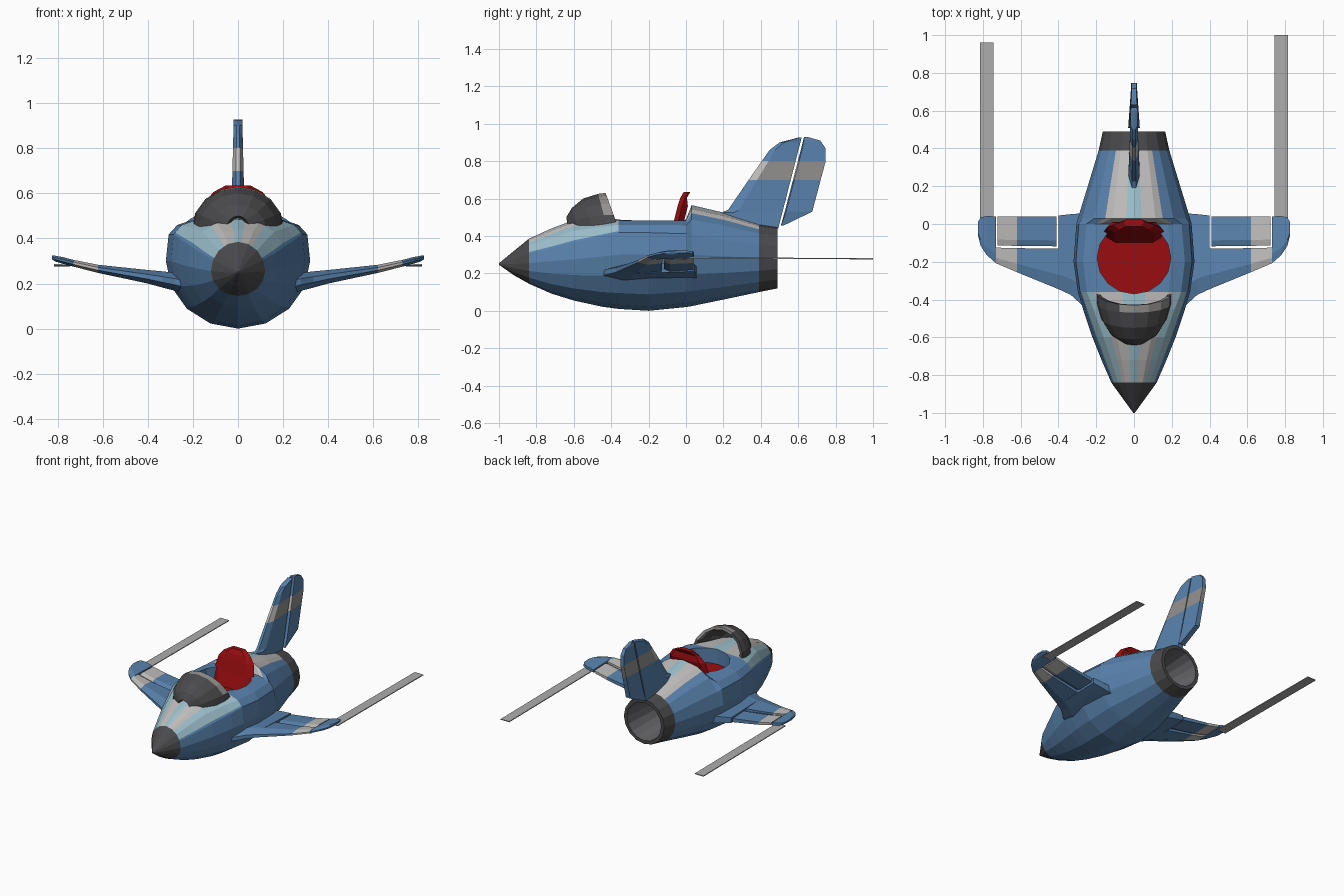
import bpy, bmesh, math
from mathutils import Vector

if "Cube" in bpy.data.objects:
    bpy.data.objects.remove(bpy.data.objects["Cube"])

# Palette
COLOURS = {
    "blue": (0.10, 0.225, 0.42), "off_white": (0.52, 0.51, 0.50),
    "light_blue": (0.33, 0.52, 0.60), "dark_grey": (0.07, 0.068, 0.072),
    "mid_grey": (0.29, 0.285, 0.28), "nozzle_grey": (0.13, 0.13, 0.14),
    "seat_red": (0.32, 0.004, 0.005), "trail_grey": (0.42, 0.42, 0.42),
}
NAMES = list(COLOURS)
BLUE, WHITE, PALE, DARK, GREY, NOZZLE, RED, TRAIL = range(len(NAMES))
MATS = []
for key, rgb in COLOURS.items():
    m = bpy.data.materials.new(key)
    m.use_nodes = True
    m.diffuse_color = (*rgb, 1)
    m.node_tree.nodes["Principled BSDF"].inputs["Base Color"].default_value = (*rgb, 1)
    MATS.append(m)


def loft(name, rings, colour, closed=True):
    """Skin a list of equal rings; colour(ring, side, centre, normal) gives a slot."""
    bm = bmesh.new()
    rows = [[bm.verts.new(p) for p in r] for r in rings]
    n = len(rows[0])
    sides = n if closed else n - 1
    tags = {}
    for i in range(len(rows) - 1):
        for j in range(sides):
            k = (j + 1) % n
            f = bm.faces.new((rows[i][j], rows[i][k], rows[i + 1][k], rows[i + 1][j]))
            tags[f] = (i, j)
    if closed:
        tags[bm.faces.new(rows[0])] = (0, -1)
        tags[bm.faces.new(rows[-1])] = (len(rows) - 2, -1)
    bmesh.ops.recalc_face_normals(bm, faces=bm.faces[:])
    if not closed:
        mid = sum((v.co for v in bm.verts), Vector()) / len(bm.verts)
        if sum(f.normal.dot(f.calc_center_median() - mid) for f in bm.faces) < 0:
            bmesh.ops.reverse_faces(bm, faces=bm.faces[:])
    for f, (i, j) in tags.items():
        f.material_index = colour(i, j, f.calc_center_median(), f.normal)
    mesh = bpy.data.meshes.new(name)
    bm.to_mesh(mesh)
    bm.free()
    for m in MATS:
        mesh.materials.append(m)
    ob = bpy.data.objects.new(name, mesh)
    bpy.context.collection.objects.link(ob)
    return ob


def plain(slot):
    return lambda i, j, c, n: slot


# Fuselage: 16-sided sections, with extra points on the chords for the stripes
half = [0, 0.35, 1, 1.4, 2, 2.8, 3, 4, 5, 6, 7, 8]
STEPS = half + [16 - t for t in half[-2:0:-1]]


def hull_point(t, y, rx, low, top, mid, e):
    def corner(k):
        a = k * math.pi / 8
        s, c = math.sin(a), math.cos(a)
        if c > 0:
            return Vector((math.copysign(abs(s) ** e, s) * rx, y, mid + (top - mid) * c ** e))
        return Vector((rx * s, y, mid + (mid - low) * c))
    k = math.floor(t)
    return corner(k).lerp(corner(k + 1), t - k)


# y, half width, bottom, top, widest level, squareness of the upper half
HULL = [
    (-1.0, .004, .246, .254, .25, 1), (-.92, .062, .19, .32, .25, 1),
    (-.84, .12, .145, .385, .255, 1), (-.72, .172, .092, .44, .265, 1),
    (-.6, .22, .055, .485, .275, .9), (-.45, .27, .022, .49, .29, .65),
    (-.36, .297, .01, .49, .3, .5), (-.2, .32, 0, .49, .3, .5),
    (0, .305, .02, .49, .3, .55), (.03, .297, .025, .565, .3, 1),
    (.2, .245, .06, .525, .29, 1), (.39, .187, .1, .465, .285, 1),
    (.49, .165, .12, .45, .285, 1), (.49, .14, .145, .425, .285, 1),
    (.2, .11, .17, .39, .285, 1),
]


def hull_colour(i, j, c, n):
    if i >= 13:
        return NOZZLE
    if i >= 11 or i < 2:
        return DARK
    t = (STEPS[j] + (STEPS[j + 1] if j + 1 < len(STEPS) else 16)) / 2
    t = min(t, 16 - t)
    if -.4 < c.y < 0 or t > 2.8:
        return BLUE
    if t < .35:
        return PALE
    if t < 1.4:
        return WHITE
    return PALE if c.y < -.4 else BLUE


fuselage = loft("fuselage", [[hull_point(t, *h) for t in STEPS] for h in HULL], hull_colour)

# Cockpit well, cut with a red floor
well = [[(.195 * math.cos(a * math.pi / 8), -.18 + .19 * math.sin(a * math.pi / 8), z)
         for a in range(16)] for z in (.38, .8)]
cutter = loft("cockpit_cutter", well, lambda i, j, c, n: RED if abs(n.z) > .5 else BLUE)
cutter.hide_render = True
cut = fuselage.modifiers.new("cockpit", 'BOOLEAN')
cut.operation, cut.solver, cut.object = 'DIFFERENCE', 'EXACT', cutter
bpy.context.view_layer.objects.active = fuselage
bpy.ops.object.modifier_apply(modifier="cockpit")
bpy.data.objects.remove(cutter)

# Seat back: z, front y, half width
seat = []
for z, y, w in [(.37, -.1, .14), (.48, -.065, .16), (.56, -.045, .145),
                (.605, -.03, .11), (.635, -.012, .055)]:
    d = .055 if z < .6 else .035
    seat.append([(-w, y + .025, z), (-w * .7, y, z), (w * .7, y, z), (w, y + .025, z),
                 (w * .8, y + d, z), (-w * .8, y + d, z)])
loft("seat_back", seat, plain(RED))

# Windshield: arches from the front point to the sloping rear rim
arches = []
for y_top, y_base, w, top in [(-.64, -.63, .05, .5), (-.61, -.58, .125, .55),
                              (-.55, -.5, .175, .6), (-.47, -.42, .2, .625),
                              (-.43, -.36, .205, .63)]:
    arc = []
    for k in range(9):
        s, c = math.sin(k * math.pi / 8), math.cos(k * math.pi / 8)
        arc.append((w * c, y_base + (y_top - y_base) * s, .44 + (top - .44) * s))
    arches.append(arc)
shield = loft("windshield", arches, lambda i, j, c, n: GREY if i == 3 and c.x > -.1 and c.z > .52 else DARK,
              closed=False)
shell = shield.modifiers.new("thickness", 'SOLIDIFY')
shell.thickness, shell.offset = .02, -1


# Thin blades share one section: blunt nose, thickest near the front, blunt tail
def blade(lead, trail, thick, fat=.2):
    h = thick / 2
    m = lead + (trail - lead) * fat
    return [(lead, h * .35), (m, h), (trail, h * .65),
            (trail, -h * .65), (m, -h), (lead, -h * .35)]


def wing_part(name, side, stations, fat=.2):
    rings = [[(side * x, y, z + d) for y, d in blade(a, b, th, fat)]
             for x, a, b, z, th in stations]
    return loft(name, rings, lambda i, j, c, n: WHITE if .62 < abs(c.x) < .729 else BLUE)


# x, leading y, trailing y, level, thickness
ROOT = [(.2, -.47, .06, .19, .08), (.28, -.425, .056, .208, .08), (.335, -.375, .052, .218, .072),
        (.4, -.345, .045, .23, .06)]
PANEL = [(.4, -.345, -.13, .23, .06), (.62, -.255, -.128, .265, .036), (.73, -.208, -.125, .29, .03)]
TIP = [(.73, -.208, .04, .29, .03), (.78, -.165, .042, .303, .03), (.812, -.115, .035, .311, .025),
       (.826, -.06, .01, .316, .016)]
FLAP = [(.41, -.118, .04, .232, .042), (.62, -.116, .04, .265, .03), (.722, -.113, .04, .288, .026)]

for side, label, end in ((1, "left", 1.0), (-1, "right", .96)):
    wing_part(label + "_wing_root", side, ROOT)
    wing_part(label + "_wing_panel", side, PANEL, .35)
    wing_part(label + "_wing_tip", side, TIP)
    wing_part(label + "_flap", side, FLAP)
    # Wingtip trail ribbon
    strip = [[(side * x, y, z + d) for x, d in ((.745, .003), (.815, .003), (.815, -.003), (.745, -.003))]
             for y, z in ((0, .284), (end, .278))]
    loft(label + "_wingtip_trail", strip, plain(TRAIL))


# Tail fin and rudder, with a band across both
def fin_colour(i, j, c, n):
    if .7 < c.z < .8:
        return WHITE if n.y < -.15 else GREY
    return BLUE


def fin_part(name, stations, fat):
    rings = [[(d, y, z) for y, d in blade(a, b, .062 - (z - .45) * .05, fat)]
             for z, a, b in stations]
    return loft(name, rings, fin_colour)


fin_part("tail_fin", [(.44, .22, .493), (.525, .19, .515), (.54, .225, .519), (.7, .335, .56),
                      (.8, .405, .586), (.86, .447, .601), (.9, .5, .612), (.926, .6, .618)], .2)
fin_part("rudder", [(.455, .507, .52), (.53, .528, .675), (.7, .572, .72), (.8, .598, .747),
                    (.87, .616, .745), (.91, .626, .718), (.928, .631, .655)], .05)
